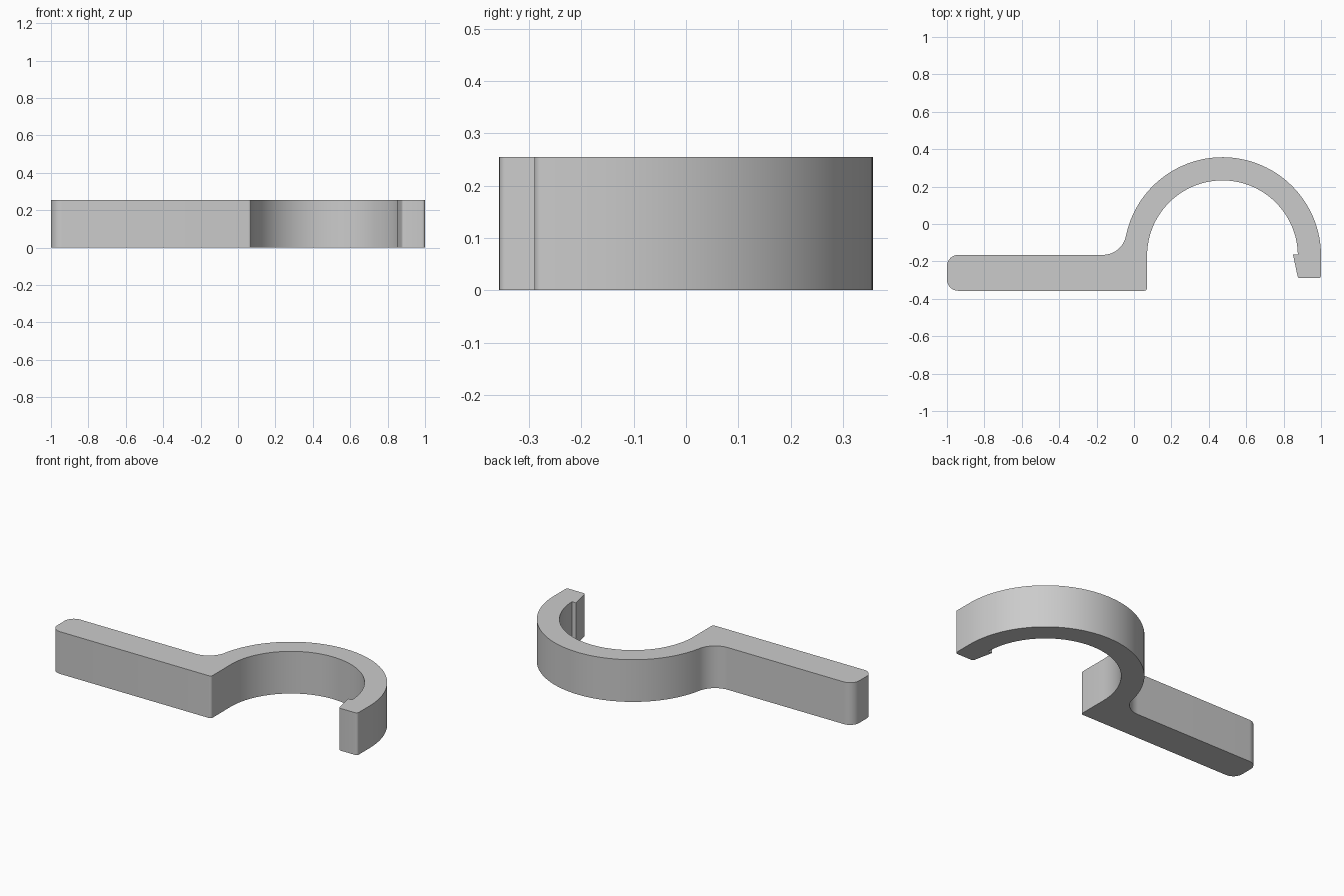
import bpy
import bmesh
from math import sin, cos, radians, degrees, sqrt, atan2

if "Cube" in bpy.data.objects:
    bpy.data.objects.remove(bpy.data.objects["Cube"], do_unlink=True)

HEIGHT = 0.255
BAR_TOP, BAR_BOTTOM = -0.165, -0.357
RING_X, RING_Y, OUTER, INNER = 0.473, -0.17, 0.527, 0.403
ROUND, SMALL, FILLET = 0.06, 0.015, 0.125


def arc(cx, cy, r, start, end, steps=8):
    """Points along a circular arc, angles in degrees."""
    angles = [radians(start + (end - start) * i / steps) for i in range(steps + 1)]
    return [(cx + r * cos(a), cy + r * sin(a)) for a in angles]


# Fillet circle touching both the bar and the outside of the ring
fillet_y = BAR_TOP + FILLET
dy = fillet_y - RING_Y
dx = sqrt((OUTER + FILLET) ** 2 - dy ** 2)
tilt = degrees(atan2(dy, dx))

# Outline, counter-clockwise from the bar's far end
outline = arc(-1 + ROUND, BAR_BOTTOM + ROUND, ROUND, 180, 270)
outline += arc(RING_X - INNER - SMALL, BAR_BOTTOM + SMALL, SMALL, 270, 360, 5)
outline += arc(RING_X, RING_Y, INNER, 180, 1, 64)
# Catch lip at the open end of the hook
outline += [(0.85, -0.163)]
outline += arc(0.889, -0.275, SMALL, 192, 270, 5)
outline += arc(1 - SMALL, -0.275, SMALL, 270, 360, 5)
# Outside of the ring, fillet and top of the bar
outline += arc(RING_X, RING_Y, OUTER, 0, 180 - tilt, 64)
outline += arc(RING_X - dx, fillet_y, FILLET, -tilt, -90, 14)[1:]
outline += arc(-1 + ROUND, BAR_TOP - ROUND, ROUND, 90, 180)

# Extrude the outline to a solid
bm = bmesh.new()
base = bm.faces.new([bm.verts.new((x, y, 0)) for x, y in outline])
result = bmesh.ops.extrude_face_region(bm, geom=[base], use_keep_orig=True)
top = [v for v in result["geom"] if isinstance(v, bmesh.types.BMVert)]
bmesh.ops.translate(bm, verts=top, vec=(0, 0, HEIGHT))
bmesh.ops.recalc_face_normals(bm, faces=bm.faces)

mesh = bpy.data.meshes.new("hook_with_handle")
bm.to_mesh(mesh)
bm.free()
hook = bpy.data.objects.new("hook_with_handle", mesh)
bpy.context.collection.objects.link(hook)

# Plain grey material
grey = bpy.data.materials.new("light_grey")
grey.use_nodes = True
colour = (0.6, 0.6, 0.6, 1)
grey.diffuse_color = colour
grey.node_tree.nodes["Principled BSDF"].inputs["Base Color"].default_value = colour
mesh.materials.append(grey)

# Smooth curved walls, crisp rims
bpy.ops.object.select_all(action="DESELECT")
hook.select_set(True)
bpy.context.view_layer.objects.active = hook
bpy.ops.object.shade_smooth_by_angle(angle=radians(30))
